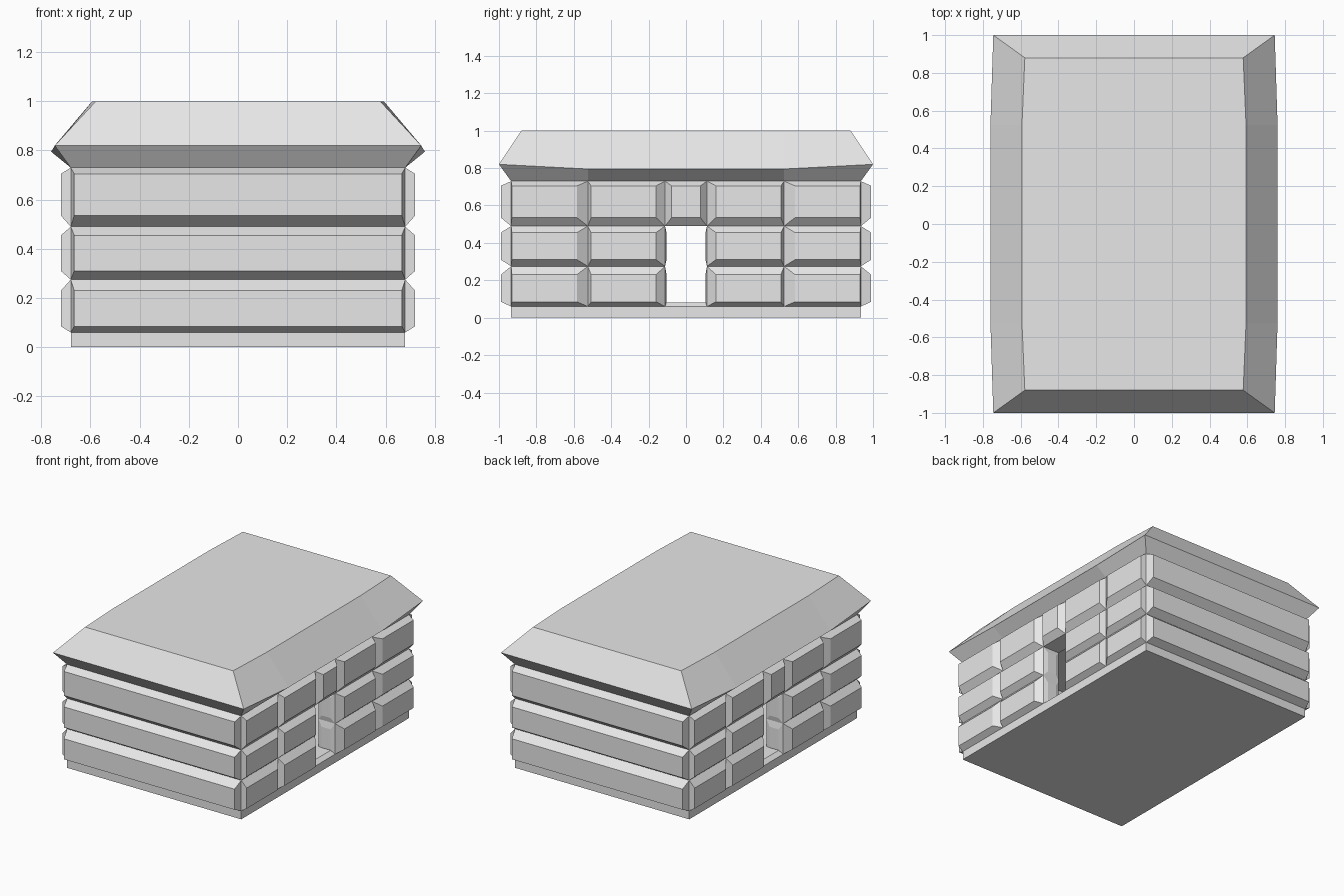
import bpy
import bmesh
from mathutils import Vector

cube = bpy.data.objects.get("Cube")
if cube:
    bpy.data.objects.remove(cube, do_unlink=True)

stone = bpy.data.materials.new("light_grey_stone")
stone.use_nodes = True
GREY = (0.8, 0.8, 0.8, 1)
stone.diffuse_color = GREY
stone.node_tree.nodes["Principled BSDF"].inputs["Base Color"].default_value = GREY

W, L = 0.68, 0.935           # half width and half length of the walls
THICK, DOOR, SPLIT = 0.13, 0.112, 0.525
BASE, TOP = 0.06, 0.73
# Courses: bottom, top, lower inset, upper inset
ROWS = [(BASE, 0.275, 0.025, 0.045),
        (0.275, 0.49, 0.035, 0.035),
        (0.49, TOP, 0.045, 0.025)]


def finish(name, bm):
    bmesh.ops.recalc_face_normals(bm, faces=bm.faces[:])
    mesh = bpy.data.meshes.new(name)
    bm.to_mesh(mesh)
    bm.free()
    mesh.materials.append(stone)
    obj = bpy.data.objects.new(name, mesh)
    bpy.context.collection.objects.link(obj)
    return obj


def loft(bm, rings):
    """Join rings of points into a closed solid with capped ends."""
    loops = [[bm.verts.new(p) for p in ring] for ring in rings]
    n = len(loops[0])
    for low, high in zip(loops, loops[1:]):
        for i in range(n):
            j = (i + 1) % n
            bm.faces.new((low[i], low[j], high[j], high[i]))
    bm.faces.new(loops[0][::-1])
    bm.faces.new(loops[-1])


def rect(u0, u1, v0, v1):
    return [(u0, v0), (u1, v0), (u1, v1), (u0, v1)]


def box(bm, x0, x1, y0, y1, z0, z1):
    loft(bm, [[(x, y, z) for x, y in rect(x0, x1, y0, y1)] for z in (z0, z1)])


def panel(bm, place, u0, u1, row, left, right, depth):
    """Raised block with sloping edges; place maps (u, z, depth) to space."""
    z0, z1, low, high = row
    back = rect(u0, u1, z0, z1)
    face = rect(u0 + left, u1 - right, z0 + low, z1 - high)
    loft(bm, [[place(u, z, 0) for u, z in back],
              [place(u, z, depth) for u, z in face]])


# Foundation slab
bm = bmesh.new()
box(bm, -W, W, -L, L, 0, BASE)
finish("foundation", bm)

# Slightly raised floor running out to both doorways
bm = bmesh.new()
box(bm, -W + THICK, W - THICK, -L + THICK, L - THICK, BASE, 0.082)
for s in (-1, 1):
    loft(bm, [[(s * x, y, BASE) for x, y in rect(W - THICK, W, -DOOR, DOOR)],
              [(s * x, y, 0.082) for x, y in rect(W - THICK, W - 0.03, -DOOR, DOOR)]])
finish("floor", bm)

# Hollow wall core with a doorway on each long side
bm = bmesh.new()
for s in (-1, 1):
    y0, y1 = sorted((s * L, s * (L - THICK)))
    box(bm, -W, W, y0, y1, BASE, TOP)
    x0, x1 = sorted((s * W, s * (W - THICK)))
    box(bm, x0, x1, -L + THICK, -DOOR, BASE, TOP)
    box(bm, x0, x1, DOOR, L - THICK, BASE, TOP)
    box(bm, x0, x1, -DOOR, DOOR, ROWS[2][0], TOP)
finish("walls", bm)

# Long stone blocks on the front and back
for name, s in (("front_blocks", -1), ("back_blocks", 1)):
    bm = bmesh.new()
    for row in ROWS:
        panel(bm, lambda u, z, d: Vector((u, s * (L + d), z)),
              -W, W, row, 0.014, 0.014, 0.055)
    finish(name, bm)

# Shorter blocks, lintels and door jambs on the two long sides
for name, s in (("right", -1), ("left", 1)):
    bm = bmesh.new()
    jambs = bmesh.new()
    for row in ROWS:
        for t in (-1, 1):
            def side(u, z, d):
                return Vector((s * (W + d), t * u, z))

            def jamb(u, z, d):
                return Vector((s * u, t * (DOOR - d), z))
            panel(bm, side, SPLIT, L, row, 0.058, 0.004, 0.04)
            panel(bm, side, DOOR, SPLIT, row, 0.048, 0.018, 0.04)
            if row is not ROWS[2]:
                panel(jambs, jamb, W - THICK, W, row, 0.03, 0.03, 0.008)
    panel(bm, lambda u, z, d: Vector((s * (W + d), u, z)),
          -DOOR, DOOR, ROWS[2], 0.035, 0.035, 0.04)
    finish(name + "_side_blocks", bm)
    finish(name + "_door_jambs", jambs)


def roof_ring(x_corner, x_middle, y_end, z_corner, z_middle):
    """Outline whose long sides bow outward between the corners."""
    side = [(x_corner, -y_end, z_corner), (x_middle, -SPLIT, z_middle),
            (x_middle, SPLIT, z_middle), (x_corner, y_end, z_corner)]
    return side + [(-x, -y, z) for x, y, z in side]


# Flat-topped roof with flared eaves
bm = bmesh.new()
loft(bm, [roof_ring(W, W, L, TOP, TOP),
          roof_ring(0.745, 0.76, 1.0, 0.82, 0.795),
          roof_ring(0.578, 0.593, 0.88, 1.0, 1.0)])
finish("roof", bm)
